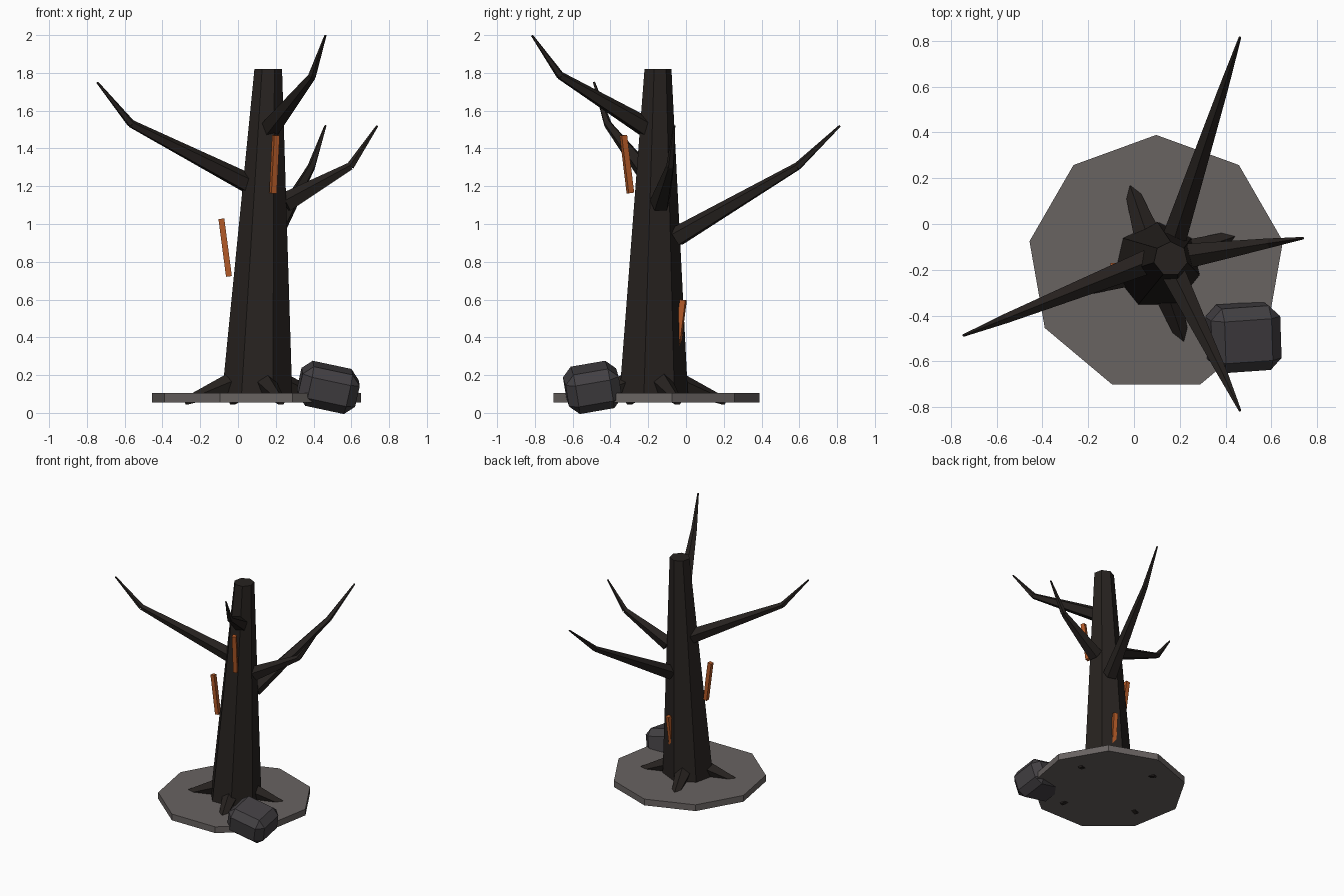
import bpy, bmesh, math
from mathutils import Vector, Matrix

if "Cube" in bpy.data.objects:
    bpy.data.objects.remove(bpy.data.objects["Cube"])


def material(name, rgb):
    m = bpy.data.materials.new(name)
    m.diffuse_color = (*rgb, 1)
    m.use_nodes = True
    m.node_tree.nodes["Principled BSDF"].inputs["Base Color"].default_value = m.diffuse_color
    return m


BARK = material("charred_bark", (0.02, 0.016, 0.014))
STONE = material("stone", (0.055, 0.05, 0.055))
EARTH = material("ash_ground", (0.14, 0.125, 0.12))
EMBER = material("ember", (0.45, 0.1, 0.02))


def finish(name, bm, mat):
    bmesh.ops.recalc_face_normals(bm, faces=bm.faces)
    me = bpy.data.meshes.new(name)
    bm.to_mesh(me)
    bm.free()
    me.materials.append(mat)
    ob = bpy.data.objects.new(name, me)
    bpy.context.collection.objects.link(ob)
    return ob


def add_cone(bm, a, b, r1, r2, sides, level=False):
    """Tapered prism from a to b; level keeps the end rings horizontal."""
    a, b = Vector(a), Vector(b)
    rot = Matrix() if level else (b - a).to_track_quat('Z', 'Y').to_matrix().to_4x4()
    rings = []
    for c, r in ((a, r1), (b, r2)):
        ring = []
        for i in range(sides):
            t = math.pi / 2 + 2 * math.pi * i / sides
            ring.append(bm.verts.new(c + rot @ Vector((r * math.cos(t), r * math.sin(t), 0))))
        rings.append(ring)
    lo, hi = rings
    for i in range(sides):
        j = (i + 1) % sides
        bm.faces.new((lo[i], lo[j], hi[j], hi[i]))
    bm.faces.new(lo[::-1])
    bm.faces.new(hi)


# ground slab: nine-sided disc
bm = bmesh.new()
add_cone(bm, (0.097, -0.173, 0.055), (0.097, -0.173, 0.105), 0.562, 0.562, 9, True)
finish("ground_slab", bm, EARTH)

# leaning seven-sided trunk
bm = bmesh.new()
add_cone(bm, (0.1, -0.181, 0.06), (0.16, -0.152, 1.82), 0.193, 0.075, 7, True)
finish("trunk", bm, BARK)

# bent branches: base, bend, tip
branches = [
    ((0.06, -0.165, 1.21), (-0.565, -0.415, 1.53), (-0.745, -0.487, 1.75)),
    ((0.17, -0.21, 1.51), (0.393, -0.665, 1.785), (0.463, -0.815, 1.998)),
    ((0.25, -0.137, 1.11), (0.595, -0.083, 1.305), (0.738, -0.062, 1.52)),
    ((0.18, -0.05, 0.93), (0.39, 0.59, 1.305), (0.463, 0.815, 1.52)),
]
for i, (base, bend, tip) in enumerate(branches):
    bm = bmesh.new()
    add_cone(bm, base, bend, 0.056, 0.022, 5)
    add_cone(bm, bend, tip, 0.022, 0.006, 5)
    finish(f"branch_{i + 1}", bm, BARK)

# four roots spreading from the trunk foot
for i in range(4):
    t = math.radians(19 + 90 * i)
    d = Vector((math.cos(t), math.sin(t), 0))
    c = Vector((0.1, -0.172, 0))
    bm = bmesh.new()
    add_cone(bm, c + d * 0.1 + Vector((0, 0, 0.17)), c + d * 0.4 + Vector((0, 0, 0.06)),
             0.065, 0.022, 5)
    finish(f"root_{i + 1}", bm, BARK)

# glowing bark strips leaning outwards: centre and facing angle
strips = [((-0.068, -0.185, 0.875), 180), ((0.193, -0.313, 1.317), -68), ((0.16, -0.034, 0.445), 75)]
for i, (c, ang) in enumerate(strips):
    bm = bmesh.new()
    bmesh.ops.create_cube(bm, size=1)
    bm.transform(Matrix.Translation(c) @ Matrix.Rotation(math.radians(ang), 4, 'Z')
                 @ Matrix.Rotation(math.radians(7.5), 4, 'Y') @ Matrix.Diagonal((0.031, 0.031, 0.308, 1)))
    finish(f"ember_strip_{i + 1}", bm, EMBER)

# tilted chamfered boulder
bm = bmesh.new()
bmesh.ops.create_cube(bm, size=1)
bm.transform(Matrix.Diagonal((0.31, 0.285, 0.215, 1)))
bmesh.ops.bevel(bm, geom=bm.edges[:], offset=0.05, segments=1, affect='EDGES')
rot = (Matrix.Rotation(math.radians(4), 4, 'Z') @ Matrix.Rotation(math.radians(12), 4, 'Y')
       @ Matrix.Rotation(math.radians(10), 4, 'X'))
bm.transform(Matrix.Translation((0.478, -0.495, 0.135)) @ rot)
finish("boulder", bm, STONE)
